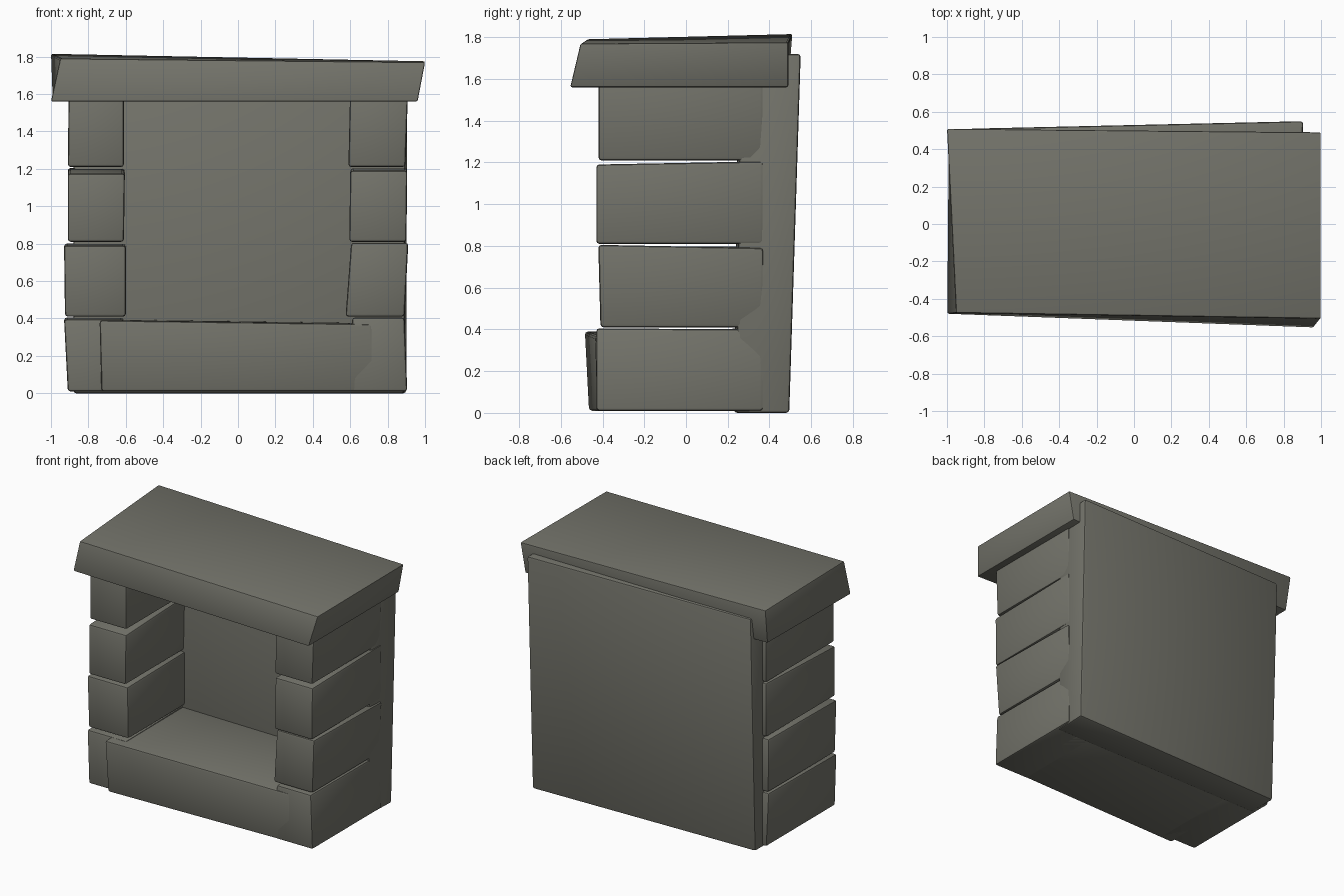
import bpy, bmesh
from math import radians

if "Cube" in bpy.data.objects:
    bpy.data.objects.remove(bpy.data.objects["Cube"], do_unlink=True)

STONE = (0.172, 0.172, 0.145, 1)
stone = bpy.data.materials.new("warm_grey_stone")
stone.use_nodes = True
stone.diffuse_color = STONE
bsdf = stone.node_tree.nodes["Principled BSDF"]
bsdf.inputs["Base Color"].default_value = STONE
bsdf.inputs["Roughness"].default_value = 0.8


def slab(name, bottom, top, bevel=0.015):
    """Bevelled six-sided stone; each ring runs front-left-x, front-right-x, back-right-x, back-left-x."""
    bm = bmesh.new()
    low = [bm.verts.new(p) for p in bottom]
    high = [bm.verts.new(p) for p in top]
    bm.faces.new(low[::-1])
    bm.faces.new(high)
    for i in range(4):
        j = (i + 1) % 4
        bm.faces.new((low[i], low[j], high[j], high[i]))
    bmesh.ops.bevel(bm, geom=bm.edges[:], offset=bevel, segments=2,
                    profile=0.5, affect='EDGES')
    bmesh.ops.recalc_face_normals(bm, faces=bm.faces[:])
    mesh = bpy.data.meshes.new(name)
    bm.to_mesh(mesh)
    bm.free()
    mesh.materials.append(stone)
    obj = bpy.data.objects.new(name, mesh)
    bpy.context.collection.objects.link(obj)
    bpy.ops.object.select_all(action='DESELECT')
    obj.select_set(True)
    bpy.context.view_layer.objects.active = obj
    bpy.ops.object.shade_smooth_by_angle(angle=radians(30))
    return obj


def brick(name, low_x, high_x, front, z0, z_front, z_back):
    """Side stone with leaning flanks and a tilted top."""
    back = 0.37
    slab(name,
         [(low_x[0], front[0], z0), (low_x[1], front[0], z0),
          (low_x[1], back, z0), (low_x[0], back, z0)],
         [(high_x[0], front[1], z_front), (high_x[1], front[1], z_front),
          (high_x[1], back, z_back), (high_x[0], back, z_back)])


# Back wall, leaning slightly backwards
slab("back_wall",
     [(-0.88, 0.23, 0), (0.89, 0.24, 0), (0.90, 0.495, 0), (-0.88, 0.455, 0)],
     [(-0.88, 0.25, 1.72), (0.895, 0.26, 1.72), (0.905, 0.55, 1.72), (-0.88, 0.51, 1.72)])

# Hearth slab, turned so that one end stands further forward
slab("hearth_slab",
     [(-0.73, -0.465, 0.01), (0.74, -0.425, 0.01), (0.74, 0.3, 0.01), (-0.73, 0.3, 0.01)],
     [(-0.74, -0.485, 0.39), (0.715, -0.435, 0.37), (0.715, 0.3, 0.375), (-0.74, 0.3, 0.395)])

# Stacked stones on the two sides: low x, high x, front y, bottom, top front, top back
right_stones = [
    ((-0.91, -0.61), (-0.93, -0.61), (-0.43, -0.42), 0.01, 0.395, 0.405),
    ((-0.925, -0.60), (-0.93, -0.60), (-0.41, -0.42), 0.41, 0.79, 0.80),
    ((-0.91, -0.61), (-0.91, -0.605), (-0.43, -0.43), 0.81, 1.175, 1.205),
    ((-0.91, -0.61), (-0.905, -0.61), (-0.42, -0.42), 1.21, 1.64, 1.64),
]
left_stones = [
    ((0.61, 0.905), (0.61, 0.89), (-0.43, -0.43), 0.01, 0.405, 0.40),
    ((0.575, 0.89), (0.605, 0.91), (-0.41, -0.42), 0.41, 0.805, 0.79),
    ((0.595, 0.90), (0.60, 0.905), (-0.43, -0.43), 0.81, 1.19, 1.205),
    ((0.59, 0.895), (0.60, 0.91), (-0.42, -0.42), 1.21, 1.64, 1.64),
]
for side, stones in (("right", right_stones), ("left", left_stones)):
    for row, values in enumerate(stones, 1):
        brick(f"{side}_side_stone_{row}", *values)

# Mantel shelf with skewed ends and sloping front
slab("mantel_shelf",
     [(-1.0, -0.48, 1.56), (0.96, -0.555, 1.56), (0.96, 0.49, 1.56), (-0.99, 0.47, 1.56)],
     [(-0.95, -0.475, 1.79), (1.0, -0.505, 1.77), (1.0, 0.49, 1.775), (-1.0, 0.51, 1.815)],
     bevel=0.009)
